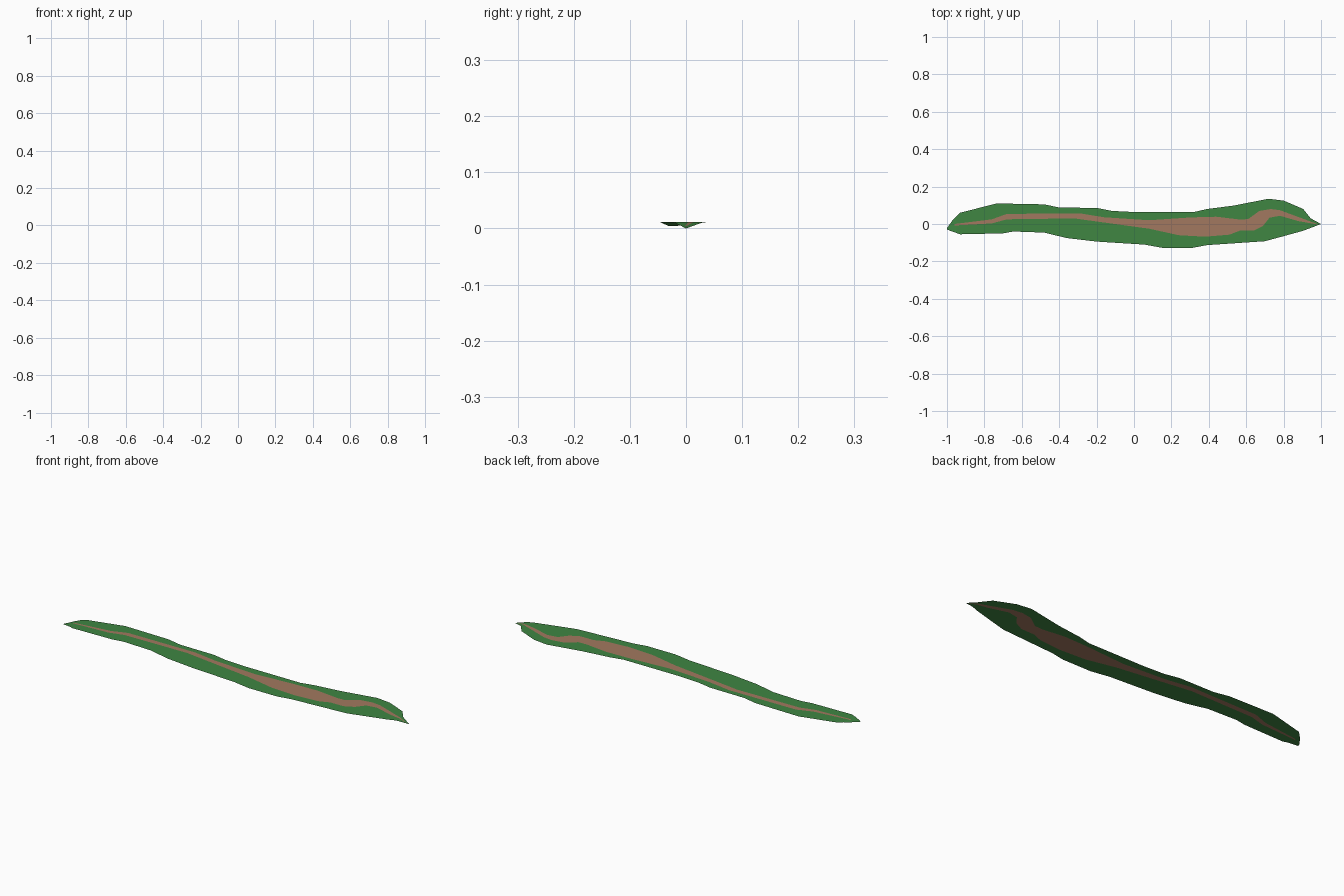
import bpy, bmesh

if "Cube" in bpy.data.objects:
    bpy.data.objects.remove(bpy.data.objects["Cube"])

# Outline curves seen from above, as (x, y) points
FAR_EDGE = [(-1, -.022), (-.97, .02), (-.93, .06), (-.735, .11), (-.48, .105), (-.4, .088), (-.2, .086),
            (-.12, .07), (0, .064), (.32, .064), (.39, .08), (.53, .098), (.72, .135),
            (.8, .125), (.905, .08), (.945, .03), (1, 0)]
NEAR_EDGE = [(-1, -.03), (-.93, -.055), (-.7, -.05), (-.645, -.04), (-.48, -.046),
             (-.36, -.075), (-.2, -.094), (.055, -.11), (.15, -.127), (.315, -.127),
             (.39, -.113), (.7, -.092), (.8, -.065), (.905, -.036), (1, 0)]
PATH_FAR = [(-.96, 0), (-.76, .025), (-.68, .054), (-.29, .057), (-.16, .036),
            (.08, .02), (.3, .035), (.44, .039), (.565, .024), (.61, .026), (.67, .07),
            (.73, .08), (.78, .074), (.88, .037), (.98, 0)]
PATH_NEAR = [(-.96, -.008), (-.76, .003), (-.68, .025), (-.32, .03), (-.16, .008),
             (.08, -.025), (.24, -.06), (.38, -.068), (.51, -.057), (.565, -.036),
             (.64, -.035), (.69, -.01), (.725, .034), (.78, .044), (.88, .015), (.98, -.002)]
HEIGHT = [(-1, .004), (-.95, .012), (.94, .012), (1, 0)]


def sample(curve, x):
    """Linear interpolation along a curve."""
    if x <= curve[0][0]:
        return curve[0][1]
    for (x0, y0), (x1, y1) in zip(curve, curve[1:]):
        if x <= x1:
            return y0 + (y1 - y0) * (x - x0) / (x1 - x0)
    return curve[-1][1]


def strip(name, bands, stations, color):
    """Flat sheet made of bands, each lying between two curves."""
    bm = bmesh.new()
    for low, high in bands:
        prev = None
        for x in stations:
            z = sample(HEIGHT, x)
            pair = [bm.verts.new((x, sample(c, x), z)) for c in (low, high)]
            if prev:
                bm.faces.new((prev[0], pair[0], pair[1], prev[1]))
            prev = pair
    bmesh.ops.remove_doubles(bm, verts=bm.verts, dist=1e-5)
    mesh = bpy.data.meshes.new(name)
    bm.to_mesh(mesh)
    bm.free()
    mat = bpy.data.materials.new(name + "_color")
    mat.diffuse_color = color
    mat.use_nodes = True
    mat.node_tree.nodes["Principled BSDF"].inputs["Base Color"].default_value = mat.diffuse_color
    mesh.materials.append(mat)
    obj = bpy.data.objects.new(name, mesh)
    bpy.context.collection.objects.link(obj)


curves = (FAR_EDGE, NEAR_EDGE, PATH_FAR, PATH_NEAR, HEIGHT)
stations = sorted({x for c in curves for x, _ in c})
inner = [x for x in stations if -.96 <= x <= .98]

# Grass on both sides of the path, closed up at the two tips
strip("grass", [(NEAR_EDGE, PATH_NEAR), (PATH_FAR, FAR_EDGE)], inner, (.05, .24, .055, 1))
strip("grass_left_tip", [(NEAR_EDGE, FAR_EDGE)], [-1, -.97, -.96], (.05, .24, .055, 1))
strip("grass_right_tip", [(NEAR_EDGE, FAR_EDGE)], [.98, 1], (.05, .24, .055, 1))

# Winding dirt path
strip("dirt_path", [(PATH_NEAR, PATH_FAR)], inner, (.36, .19, .115, 1))
